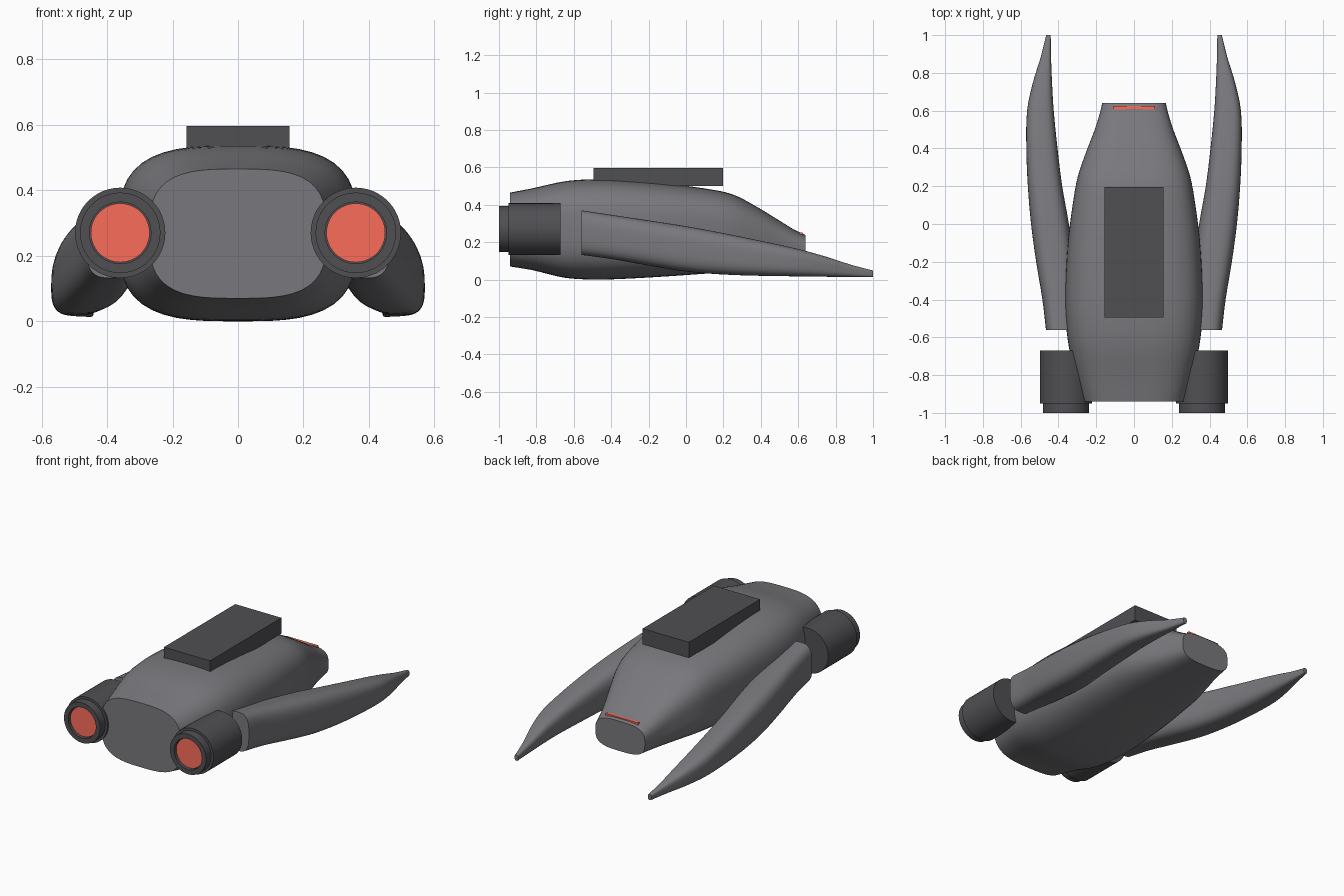
import bpy, bmesh, math

if "Cube" in bpy.data.objects:
    bpy.data.objects.remove(bpy.data.objects["Cube"])


def material(name, r, g, b):
    m = bpy.data.materials.new(name)
    m.diffuse_color = (r, g, b, 1)
    m.use_nodes = True
    m.node_tree.nodes["Principled BSDF"].inputs["Base Color"].default_value = m.diffuse_color
    return m


RED = material("red_glow", .96, .15, .10)
GREY = material("hull_grey", .19, .19, .205)
DARK = material("dark_grey", .08, .08, .088)


def finish(name, bm, mat, mirror=False, smooth=True):
    bmesh.ops.recalc_face_normals(bm, faces=bm.faces)
    me = bpy.data.meshes.new(name)
    bm.to_mesh(me)
    bm.free()
    me.materials.append(mat)
    ob = bpy.data.objects.new(name, me)
    bpy.context.collection.objects.link(ob)
    if mirror:
        ob.modifiers.new("mirror", 'MIRROR').use_mirror_merge = False
    if smooth:
        bpy.ops.object.select_all(action='DESELECT')
        ob.select_set(True)
        bpy.context.view_layer.objects.active = ob
        bpy.ops.object.shade_smooth_by_angle(angle=math.radians(35))
    return ob


def spline(sections, steps=4):
    """Smoothly interpolate the sections, keyed by y (cubic Hermite)."""
    def slope(i, k):
        a, b = sections[max(i - 1, 0)], sections[min(i + 1, len(sections) - 1)]
        return (b[k] - a[k]) / (b[0] - a[0])
    out = []
    for i in range(len(sections) - 1):
        p, q = sections[i], sections[i + 1]
        h = q[0] - p[0]
        for s in range(steps):
            t = s / steps
            row = [p[0] + h * t]
            for k in range(1, len(p)):
                row.append((2*t**3 - 3*t**2 + 1) * p[k] + (t**3 - 2*t**2 + t) * h * slope(i, k)
                           + (3*t**2 - 2*t**3) * q[k] + (t**3 - t**2) * h * slope(i + 1, k))
            out.append(row)
    return out + [list(sections[-1])]


def skin(bm, rings):
    """Join rings of equal length into a capped tube."""
    n = len(rings[0])
    for a, b in zip(rings, rings[1:]):
        for i in range(n):
            j = (i + 1) % n
            bm.faces.new((a[i], a[j], b[j], b[i]))
    bm.faces.new(rings[0])
    bm.faces.new(rings[-1])


def loft(name, sections, power, mat, mirror=False, n=64):
    """Skin rounded-box sections given as (y, x_min, x_max, z_min, z_max)."""
    bm = bmesh.new()
    rings = []
    for y, x0, x1, z0, z1 in spline(sections):
        ring = []
        for i in range(n):
            a = 2 * math.pi * i / n
            c, s = math.cos(a), math.sin(a)
            r = (abs(c) ** power + abs(s) ** power) ** (-1 / power)
            ring.append(bm.verts.new(((x0 + x1) / 2 + r * c * (x1 - x0) / 2, y,
                                      (z0 + z1) / 2 + r * s * (z1 - z0) / 2)))
        rings.append(ring)
    skin(bm, rings)
    return finish(name, bm, mat, mirror)


def turned(name, profile, x, z, mat, n=48):
    """Closed solid turned about a y axis, profile of (radius, y), mirrored."""
    bm = bmesh.new()
    skin(bm, [[bm.verts.new((x + r * math.cos(2 * math.pi * i / n), y,
                             z + r * math.sin(2 * math.pi * i / n))) for i in range(n)]
              for r, y in profile])
    return finish(name, bm, mat, True)


def box(name, x, y0, y1, z0, z1, mat):
    bm = bmesh.new()
    bmesh.ops.create_cube(bm, size=1)
    for v in bm.verts:
        v.co = (v.co.x * 2 * x, y0 + (v.co.y + .5) * (y1 - y0), z0 + (v.co.z + .5) * (z1 - z0))
    return finish(name, bm, mat, smooth=False)


# Main hull: (y, half width, bottom, top)
hull = [(-.94, .27, .07, .465), (-.82, .303, .05, .488), (-.65, .345, .01, .525),
        (-.5, .362, 0, .536), (-.35, .364, .003, .532), (-.1, .35, .017, .512),
        (.1, .325, .031, .487), (.25, .298, .039, .455), (.38, .254, .046, .388),
        (.5, .208, .05, .315), (.58, .183, .053, .266), (.64, .168, .055, .238)]
loft("hull", [(y, -w, w, b, t) for y, w, b, t in hull], 3.2, GREY)

# Side prongs: (y, inner x, outer x, bottom, top)
loft("side_prong", [(-.56, .31, .466, .132, .37), (-.4, .31, .485, .11, .346),
                    (-.2, .32, .518, .075, .316), (0, .345, .545, .043, .285),
                    (.2, .38, .562, .027, .248), (.4, .405, .57, .02, .207),
                    (.6, .425, .566, .017, .163), (.75, .434, .535, .015, .122),
                    (.88, .439, .495, .014, .08), (1, .441, .465, .013, .048)], 3.1, GREY, True)

# Engine pods with stepped nozzle and recessed glowing disc
turned("engine_pod", [(.138, -.67), (.138, -.95), (.123, -.95), (.123, -1),
                      (.094, -1), (.094, -.975)], .36, .27, DARK)
turned("engine_glow", [(.09, -.97), (.09, -.985)], .36, .27, RED)

# Roof block and nose light strip
box("roof_block", .157, -.495, .197, .5, .597, DARK)
box("nose_light", .11, .607, .624, .235, .252, RED)
